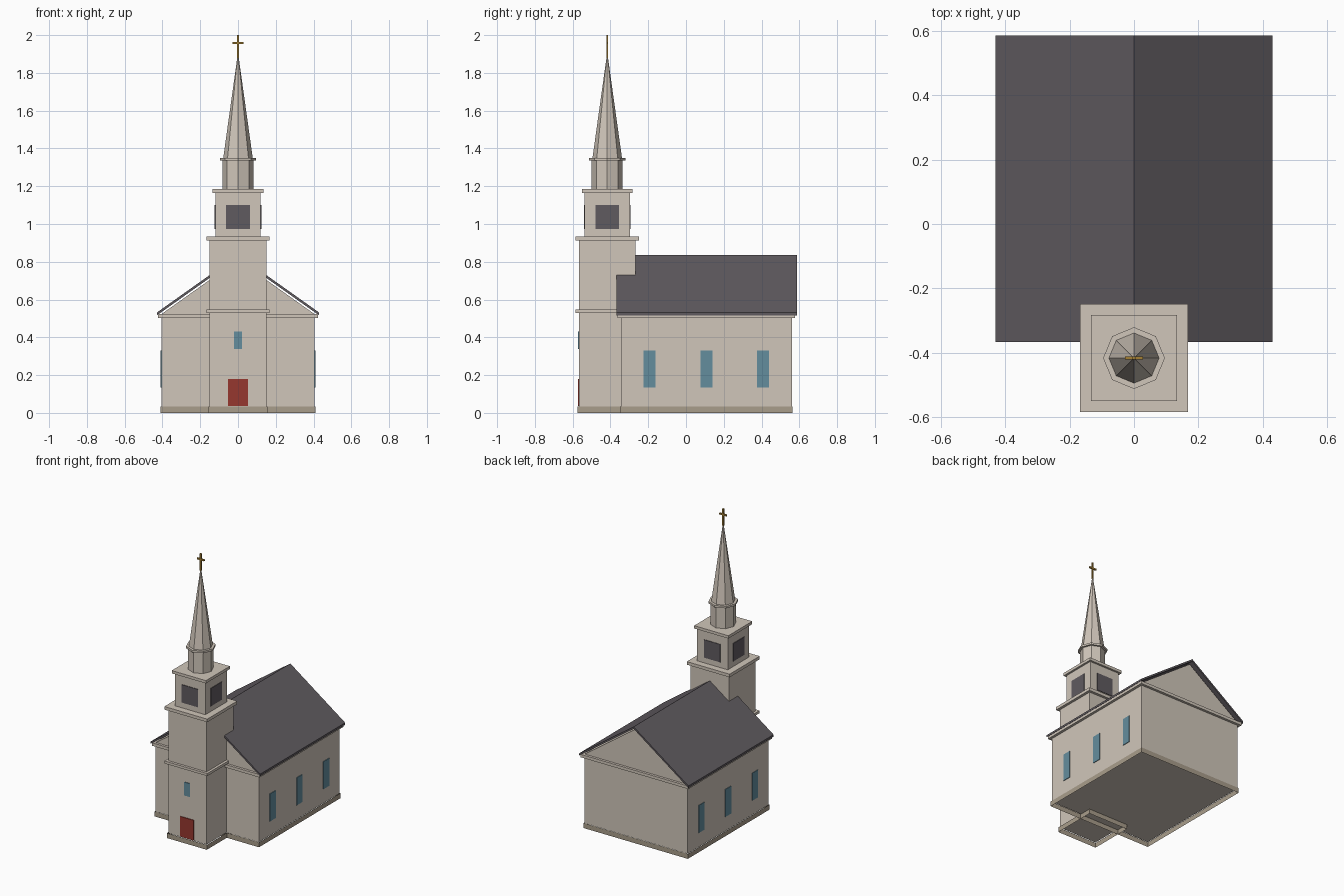
import bpy, bmesh, math
from mathutils import Matrix

cube = bpy.data.objects.get("Cube")
if cube:
    bpy.data.objects.remove(cube, do_unlink=True)


def material(name, hex_code):
    srgb = [int(hex_code[i:i + 2], 16) / 255 for i in (0, 2, 4)]
    rgba = [c / 12.92 if c < 0.04 else ((c + 0.055) / 1.055) ** 2.4 for c in srgb] + [1]
    mat = bpy.data.materials.new(name)
    mat.use_nodes = True
    mat.diffuse_color = rgba
    mat.node_tree.nodes["Principled BSDF"].inputs["Base Color"].default_value = rgba
    return mat


WALL = material("warm white paint", "d0c6ba")
STONE = material("foundation stone", "a99d8b")
ROOF = material("dark slate", "605b60")
GLASS = material("blue glass", "648d9e")
RED = material("red door paint", "96372f")
GOLD = material("gold", "a58034")

TOWER_Y = -0.417
NAVE_Y = 0.1075


def finish(name, bm, mat):
    bmesh.ops.recalc_face_normals(bm, faces=bm.faces)
    mesh = bpy.data.meshes.new(name)
    bm.to_mesh(mesh)
    bm.free()
    mesh.materials.append(mat)
    obj = bpy.data.objects.new(name, mesh)
    bpy.context.scene.collection.objects.link(obj)
    return obj


def box(name, mat, x, y, z, hollow=False):
    """Box from (min, max) ranges; hollow drops its top and bottom."""
    bm = bmesh.new()
    bmesh.ops.create_cube(bm, size=1)
    for v in bm.verts:
        v.co = [r[0] + (c + 0.5) * (r[1] - r[0]) for c, r in zip(v.co, (x, y, z))]
    if hollow:
        caps = [f for f in bm.faces if abs(f.normal.z) > 0.5]
        bmesh.ops.delete(bm, geom=caps, context='FACES_ONLY')
    return finish(name, bm, mat)


def centred(name, mat, half_x, half_y, y, bottom, top, hollow=False):
    return box(name, mat, (-half_x, half_x), (y - half_y, y + half_y), (bottom, top), hollow)


def tower_block(name, half, bottom, top, mat=WALL, hollow=False):
    return centred(name, mat, half, half, TOWER_Y, bottom, top, hollow)


def prism(name, mat, outline, y0, y1):
    """Extrude an x-z outline along y."""
    bm = bmesh.new()
    face = bm.faces.new([bm.verts.new((x, y0, z)) for x, z in outline])
    new = bmesh.ops.extrude_face_region(bm, geom=[face])["geom"]
    bmesh.ops.translate(bm, vec=(0, y1 - y0, 0),
                        verts=[g for g in new if isinstance(g, bmesh.types.BMVert)])
    return finish(name, bm, mat)


def octagon(name, r_bottom, r_top, bottom, top):
    """Eight-sided stage with corners on the x and y axes."""
    bm = bmesh.new()
    bmesh.ops.create_cone(bm, cap_ends=True, segments=8, radius1=r_bottom,
                          radius2=r_top, depth=top - bottom,
                          matrix=Matrix.Translation((0, TOWER_Y, (bottom + top) / 2)))
    return finish(name, bm, WALL)


# Nave: open foundation skirt, walls, eave cornice, gables and roof
centred("nave_foundation", STONE, 0.41, 0.4575, NAVE_Y, 0, 0.035, hollow=True)
centred("nave_walls", WALL, 0.405, 0.4525, NAVE_Y, 0.033, 0.507)
centred("eave_cornice", WALL, 0.423, 0.47, NAVE_Y, 0.503, 0.524)
prism("gables", WALL, [(-0.405, 0.523), (0.405, 0.523), (0, 0.81)],
      NAVE_Y - 0.4525, NAVE_Y + 0.4525)
prism("roof", ROOF, [(-0.43, 0.531), (0, 0.836), (0.43, 0.531),
                     (0.43, 0.516), (0, 0.821), (-0.43, 0.516)], -0.367, 0.587)

# Side windows, mirrored across the nave
for side, label in ((1, "left"), (-1, "right")):
    for i in range(3):
        y = NAVE_Y + (i - 1) * 0.3
        x = sorted((side * 0.403, side * 0.409))
        box(f"{label}_window_{i + 1}", GLASS, x, (y - 0.032, y + 0.032), (0.135, 0.33))

# Tower stages, each topped by a projecting cornice
tower_block("tower_foundation", 0.157, 0, 0.035, STONE, hollow=True)
tower_block("tower_shaft", 0.15, 0.033, 0.915)
tower_block("tower_band", 0.168, 0.53, 0.548)
tower_block("tower_cornice", 0.168, 0.912, 0.934)
tower_block("belfry", 0.12, 0.93, 1.168)
tower_block("belfry_cornice", 0.134, 1.165, 1.185)

# Door and small window on the tower front
front = TOWER_Y - 0.15
box("door", RED, (-0.053, 0.053), (front - 0.005, front + 0.002), (0.037, 0.18))
box("tower_window", GLASS, (-0.022, 0.022), (front - 0.005, front + 0.002), (0.337, 0.432))

# Louvre panels on all four belfry faces
for i, label in enumerate(("front", "left", "back", "right")):
    panel = box(f"{label}_louvre", ROOF, (-0.063, 0.063), (-0.124, -0.118), (0.973, 1.1))
    panel.data.transform(Matrix.Translation((0, TOWER_Y, 0))
                         @ Matrix.Rotation(i * math.pi / 2, 4, 'Z'))

# Octagonal lantern and spire
octagon("lantern", 0.082, 0.082, 1.183, 1.338)
octagon("lantern_cornice", 0.096, 0.096, 1.336, 1.35)
octagon("spire", 0.078, 0.002, 1.35, 1.895)

# Cross on the tip
centred("cross_post", GOLD, 0.005, 0.005, TOWER_Y, 1.88, 2.0)
centred("cross_arm", GOLD, 0.028, 0.005, TOWER_Y, 1.953, 1.964)
